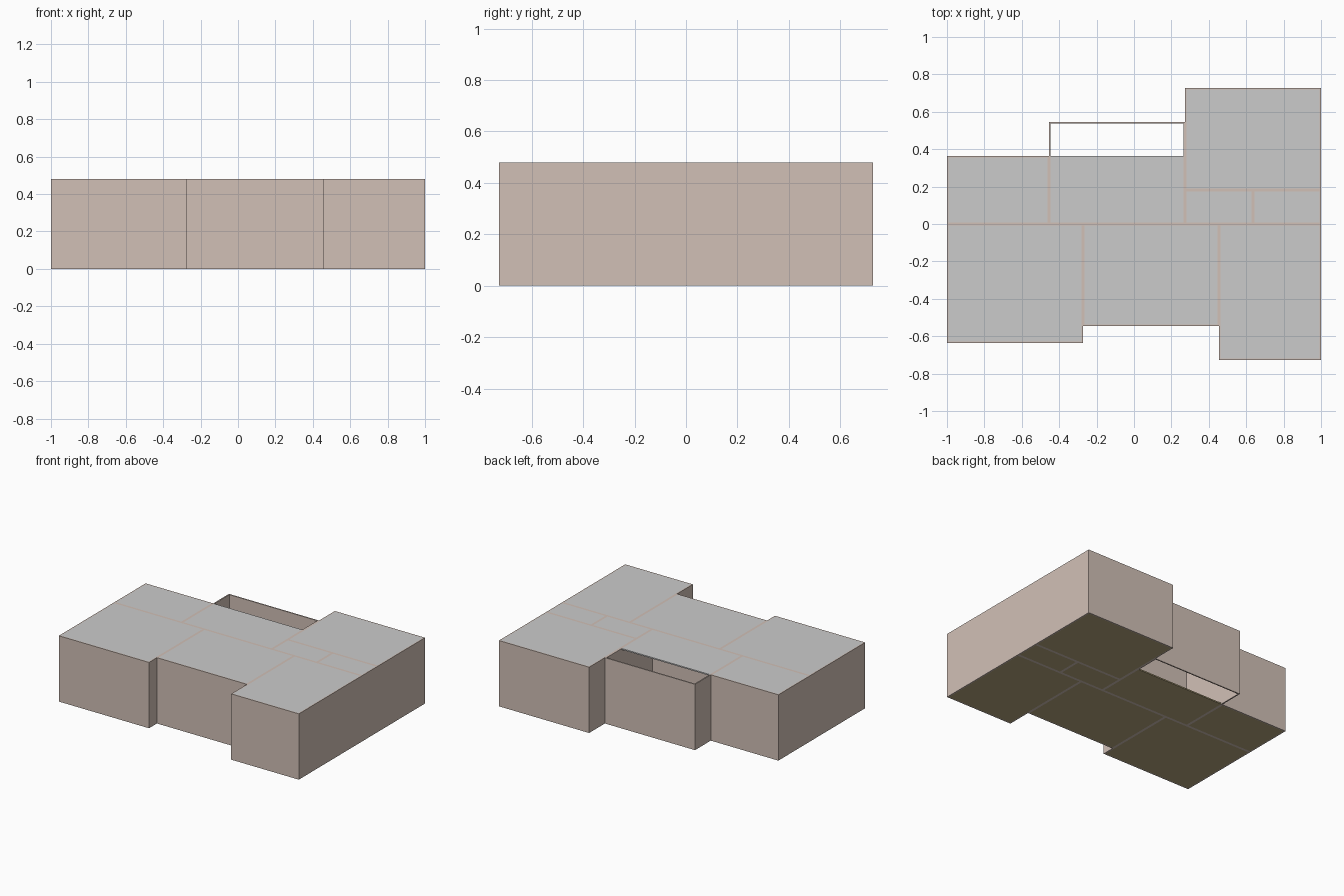
import bpy, bmesh

if "Cube" in bpy.data.objects:
    bpy.data.objects.remove(bpy.data.objects["Cube"])

U = 2 / 22          # plan module: the building is 22 modules wide
H = 0.48            # storey height
T = 0.009           # wall and slab thickness


def material(name, rgb):
    m = bpy.data.materials.new(name)
    m.diffuse_color = (*rgb, 1)
    m.use_nodes = True
    m.node_tree.nodes["Principled BSDF"].inputs["Base Color"].default_value = m.diffuse_color
    return m


wall_mat = material("warm wall plaster", (0.64, 0.53, 0.47))
ceiling_mat = material("light grey ceiling", (0.60, 0.60, 0.60))
floor_mat = material("tan floor", (0.46, 0.38, 0.21))


def add_box(bm, x0, x1, y0, y1, z0, z1):
    verts = bmesh.ops.create_cube(bm, size=1)["verts"]
    for v in verts:
        v.co = (x1 if v.co.x > 0 else x0,
                y1 if v.co.y > 0 else y0,
                z1 if v.co.z > 0 else z0)


def make(name, boxes, mat):
    bm = bmesh.new()
    for b in boxes:
        add_box(bm, *b)
    me = bpy.data.meshes.new(name)
    bm.to_mesh(me)
    bm.free()
    me.materials.append(mat)
    bpy.context.collection.objects.link(bpy.data.objects.new(name, me))


# rooms in plan modules: x0, x1, y0, y1, and where the slabs end in y
rooms = {
    "back_left_room": (-11, -5, 0, 4, 4),
    "back_middle_room": (-5, 3, 0, 6, 4),     # slabs stop short, open strip behind
    "back_right_room": (3, 11, 2, 8, 8),
    "closet_left": (3, 7, 0, 2, 2),
    "closet_right": (7, 11, 0, 2, 2),
    "front_left_room": (-11, -3, -7, 0, 0),
    "front_middle_room": (-3, 5, -6, 0, 0),
    "front_right_room": (5, 11, -8, 0, 0),
}

for name, plan in rooms.items():
    x0, x1, y0, y1, ys = (v * U for v in plan)
    # four walls around the room
    make(name + "_walls", [
        (x0, x0 + T, y0, y1, 0, H),
        (x1 - T, x1, y0, y1, 0, H),
        (x0 + T, x1 - T, y0, y0 + T, 0, H),
        (x0 + T, x1 - T, y1 - T, y1, 0, H),
    ], wall_mat)
    # floor and ceiling slabs fitted between the walls
    back = ys - T if ys == y1 else ys
    make(name + "_floor", [(x0 + T, x1 - T, y0 + T, back, 0, T)], floor_mat)
    make(name + "_ceiling", [(x0 + T, x1 - T, y0 + T, back, H - T, H)], ceiling_mat)
